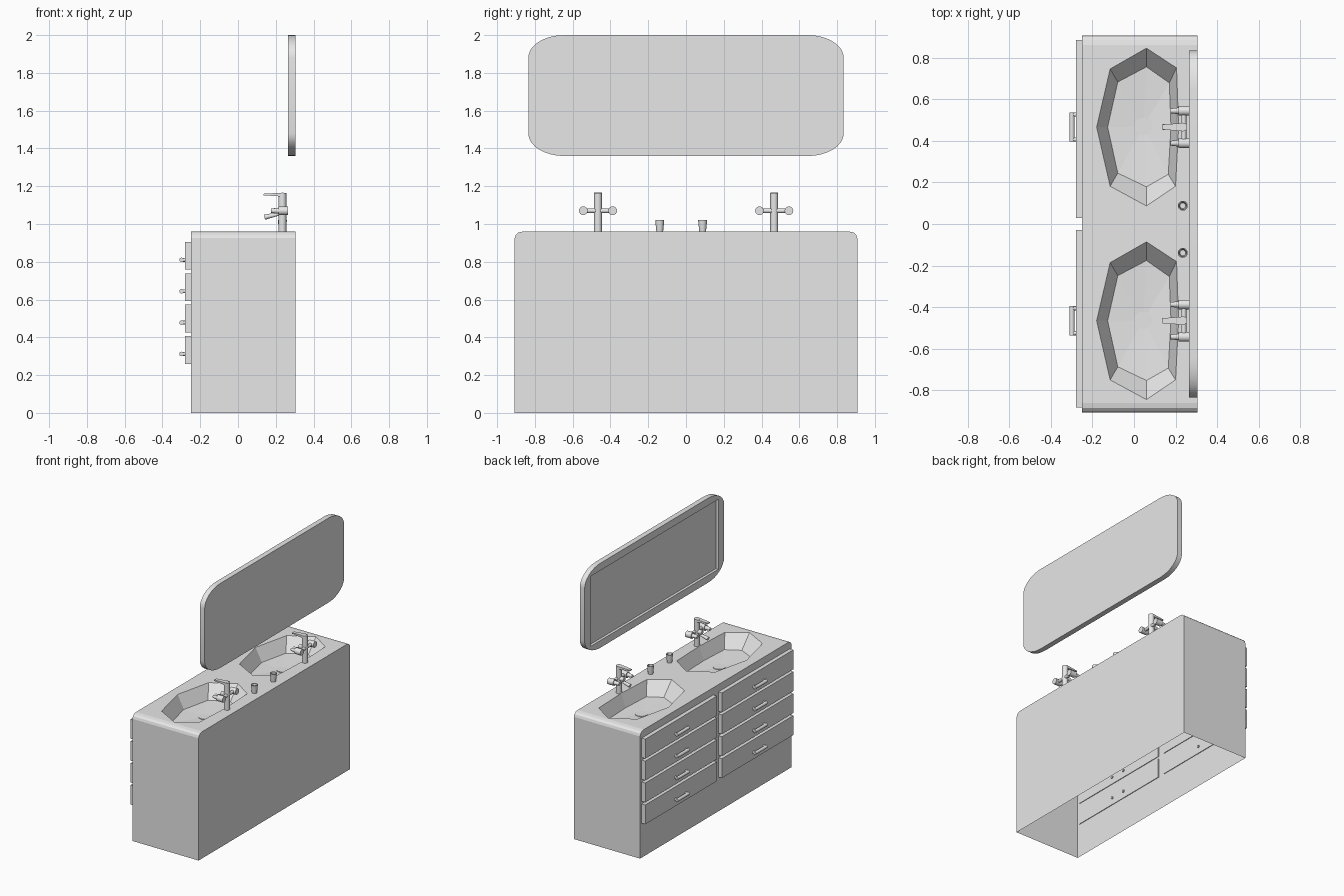
import bpy, bmesh, math
from mathutils import Vector

cube = bpy.data.objects.get("Cube")
if cube:
    bpy.data.objects.remove(cube, do_unlink=True)

grey = bpy.data.materials.new("light_grey")
grey.use_nodes = True
grey.diffuse_color = (0.8, 0.8, 0.8, 1)
grey.node_tree.nodes["Principled BSDF"].inputs["Base Color"].default_value = (0.8, 0.8, 0.8, 1)


def finish(bm, name, smooth=False):
    """Turn a bmesh into a named object."""
    bmesh.ops.remove_doubles(bm, verts=bm.verts[:], dist=0.0005)
    bmesh.ops.recalc_face_normals(bm, faces=bm.faces[:])
    mesh = bpy.data.meshes.new(name)
    bm.to_mesh(mesh)
    bm.free()
    mesh.materials.append(grey)
    obj = bpy.data.objects.new(name, mesh)
    bpy.context.collection.objects.link(obj)
    if smooth:
        bpy.ops.object.select_all(action='DESELECT')
        obj.select_set(True)
        bpy.context.view_layer.objects.active = obj
        bpy.ops.object.shade_smooth_by_angle(angle=math.radians(40))
    return obj


def holed_sheet(bm, loops, normal):
    """Flat sheet: the first loop is the outline, the others are holes."""
    edges = []
    for loop in loops:
        vs = [bm.verts.new(p) for p in loop]
        edges += [bm.edges.new((a, b)) for a, b in zip(vs, vs[1:] + vs[:1])]
    bmesh.ops.triangle_fill(bm, edges=edges, use_beauty=True, normal=normal)


def bridge(bm, a, b, closed=True):
    """Quads between two point rows of equal length."""
    n = len(a)
    for i in range(n if closed else n - 1):
        j = (i + 1) % n
        bm.faces.new([bm.verts.new(p) for p in (a[i], a[j], b[j], b[i])])


def fill(bm, pts):
    bm.faces.new([bm.verts.new(p) for p in pts])


def box(bm, lo, hi):
    lo, hi = Vector(lo), Vector(hi)
    made = bmesh.ops.create_cube(bm, size=1)["verts"]
    bmesh.ops.scale(bm, vec=hi - lo, verts=made)
    bmesh.ops.translate(bm, vec=(lo + hi) / 2, verts=made)


def rod(bm, a, b, r1, r2=None, sides=16):
    """Cylinder or cone between two points."""
    a, b = Vector(a), Vector(b)
    made = bmesh.ops.create_cone(bm, cap_ends=True, segments=sides, radius1=r1,
                                 radius2=r1 if r2 is None else r2, depth=(b - a).length)["verts"]
    turn = Vector((0, 0, 1)).rotation_difference(b - a).to_matrix()
    bmesh.ops.rotate(bm, matrix=turn, verts=made)
    bmesh.ops.translate(bm, vec=(a + b) / 2, verts=made)


def rect_x(x, y0, y1, z0, z1):
    return [(x, y0, z0), (x, y1, z0), (x, y1, z1), (x, y0, z1)]


FRONT, BACK, END, TOP = -0.25, 0.305, 0.907, 0.96
CENTRES = (-0.466, 0.467)
ROWS = [0.26 + 0.166 * i for i in range(4)]
DRAWER_H = 0.147
COLUMNS = [(-0.885, -0.03), (0.03, 0.887)]

# Basin outlines around each centre: rim and floor
RIM = [(0.06, 0.38), (0.205, 0.285), (0.215, 0), (0.2, -0.285),
       (0.06, -0.38), (-0.115, -0.285), (-0.18, 0), (-0.115, 0.28)]
FLOOR = [(0.06, 0.29), (0.17, 0.213), (0.178, 0), (0.165, -0.228),
         (0.06, -0.288), (-0.078, -0.222), (-0.127, 0), (-0.078, 0.217)]


def ring(points, cy, z):
    return [(x, y + cy, z) for x, y in points]


# Cabinet shell, open underneath, with rounded upper ends
side = [(END, 0), (END, 0.925), (END - 0.006, 0.943), (END - 0.02, 0.955), (END - 0.045, TOP)]
outline = side + [(-y, z) for y, z in reversed(side)]
bm = bmesh.new()
half = len(side)
for part in (outline[:half], outline[half:]):
    bridge(bm, [(FRONT, y, z) for y, z in part], [(BACK, y, z) for y, z in part], False)
fill(bm, [(BACK, y, z) for y, z in outline])
ty = END - 0.045
deck = [(FRONT, -ty, TOP), (BACK, -ty, TOP), (BACK, ty, TOP), (FRONT, ty, TOP)]
holed_sheet(bm, [deck] + [ring(RIM, c, TOP) for c in CENTRES], (0, 0, 1))
openings = [rect_x(FRONT, y0 + 0.004, y1 - 0.004, z + 0.004, z + DRAWER_H - 0.004)
            for y0, y1 in COLUMNS for z in ROWS]
holed_sheet(bm, [[(FRONT, y, z) for y, z in outline]] + openings, (-1, 0, 0))
finish(bm, "cabinet_shell")

for c, tag in zip(CENTRES, ("right", "left")):
    # Faceted basin with a round drain
    bm = bmesh.new()
    low = ring(FLOOR, c, TOP - 0.1)
    bridge(bm, ring(RIM, c, TOP), low)
    hub = bm.verts.new((0.045, c + 0.003, TOP - 0.115))
    for a, b in zip(low, low[1:] + low[:1]):
        bm.faces.new((bm.verts.new(a), bm.verts.new(b), hub))
    basin = finish(bm, tag + "_basin")
    for p in basin.data.polygons:
        if p.normal.z < 0:
            p.flip()
    bm = bmesh.new()
    rod(bm, (0.045, c + 0.003, TOP - 0.118), (0.045, c + 0.003, TOP - 0.108), 0.043, sides=24)
    finish(bm, tag + "_drain", True)

    # Tap: column, lever, spout and cross bar with two knobs
    bm = bmesh.new()
    rod(bm, (0.235, c, TOP), (0.235, c, 1.165), 0.021)
    rod(bm, (0.24, c, 1.072), (0.19, c, 1.068), 0.018, 0.015)
    rod(bm, (0.225, c, 1.055), (0.14, c, 1.036), 0.008, 0.014)
    rod(bm, (0.24, c - 0.08, 1.07), (0.24, c + 0.08, 1.07), 0.012)
    for s in (-1, 1):
        y = c + 0.078 * s
        rod(bm, (0.215, y, 1.07), (0.265, y, 1.07), 0.023)
        rod(bm, (0.175, y, 1.07), (0.215, y, 1.07), 0.011, 0.016)
    finish(bm, tag + "_tap", True)
    bm = bmesh.new()
    tip = [(0.135, c + y, z) for y, z in ((-0.012, 1.152), (0.012, 1.152), (0.012, 1.16), (-0.012, 1.16))]
    root = [(0.24, c + y, z) for y, z in ((-0.02, 1.145), (0.02, 1.145), (0.02, 1.166), (-0.02, 1.166))]
    bridge(bm, tip, root)
    fill(bm, tip)
    fill(bm, root)
    finish(bm, tag + "_tap_lever")

# Drawers with bar handles whose posts pass through the front
for (y0, y1), c, tag in zip(COLUMNS, CENTRES, ("right", "left")):
    for i, z in enumerate(ROWS):
        bm = bmesh.new()
        box(bm, (-0.28, y0, z), (-0.245, y1, z + DRAWER_H))
        finish(bm, f"{tag}_drawer_{i + 1}")
        bm = bmesh.new()
        hz = z + 0.052
        rod(bm, (-0.299, c - 0.07, hz), (-0.299, c + 0.07, hz), 0.012, sides=12)
        for s in (-1, 1):
            rod(bm, (-0.299, c + 0.06 * s, hz), (-0.238, c + 0.06 * s, hz), 0.01, sides=12)
        finish(bm, f"{tag}_handle_{i + 1}", True)

# Two open cups between the basins
for y, tag in ((-0.139, "right"), (0.088, "left")):
    profile = [(0.018, TOP), (0.024, 1.022), (0.019, 1.022), (0.014, TOP + 0.01)]
    rows = [[(0.235 + r * math.cos(k * math.tau / 20), y + r * math.sin(k * math.tau / 20), z)
             for k in range(20)] for r, z in profile]
    bm = bmesh.new()
    for a, b in zip(rows, rows[1:]):
        bridge(bm, a, b)
    fill(bm, rows[0])
    fill(bm, rows[-1])
    finish(bm, tag + "_cup", True)

# Mirror: rounded frame with a recessed rectangular glass
MY, MZ, MID, RY, RZ = 0.835, 0.32, 1.68, 0.19, 0.12
rounded = []
for q in range(4):
    sy = 1 if q in (0, 3) else -1
    sz = 1 if q < 2 else -1
    for k in range(9):
        t = math.pi / 2 * (q + k / 8)
        rounded.append((sy * (MY - RY) + RY * math.cos(t), MID + sz * (MZ - RZ) + RZ * math.sin(t)))
face, back = ([(x, y, z) for y, z in rounded] for x in (0.265, BACK))
glass_front = rect_x(0.265, -0.765, 0.765, 1.415, 1.945)
glass_back = rect_x(0.285, -0.765, 0.765, 1.415, 1.945)
bm = bmesh.new()
bridge(bm, face, back)
fill(bm, back)
holed_sheet(bm, [face, glass_front], (-1, 0, 0))
bridge(bm, glass_front, glass_back)
fill(bm, glass_back)
finish(bm, "mirror", True)
